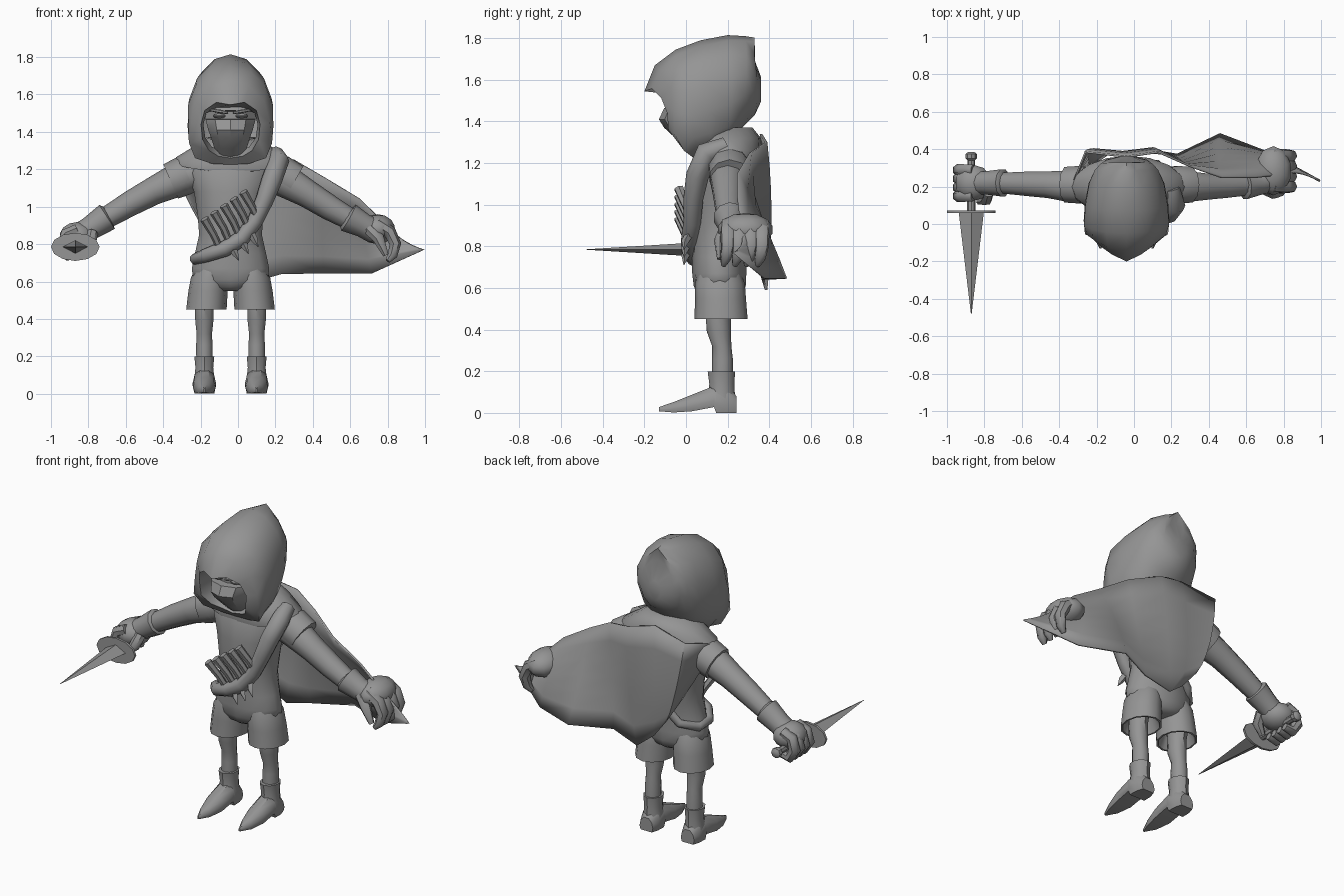
import bpy, bmesh, math
from mathutils import Vector

CX = -0.04  # body centre line
grey = bpy.data.materials.new("plain_grey")
grey.diffuse_color = (0.3, 0.3, 0.3, 1)


def finish(name, bm, angle=40):
    bmesh.ops.recalc_face_normals(bm, faces=bm.faces)
    me = bpy.data.meshes.new(name)
    bm.to_mesh(me)
    bm.free()
    me.materials.append(grey)
    me.shade_smooth()
    me.set_sharp_from_angle(angle=math.radians(angle))
    ob = bpy.data.objects.new(name, me)
    bpy.context.collection.objects.link(ob)
    return ob


def skin(name, rings, caps=(True, True), angle=40):
    """Bridge a list of closed point rings."""
    bm = bmesh.new()
    vs = [[bm.verts.new(p) for p in r] for r in rings]
    n = len(vs[0])
    for a, b in zip(vs, vs[1:]):
        for i in range(n):
            bm.faces.new((a[i], a[(i + 1) % n], b[(i + 1) % n], b[i]))
    if caps[0]:
        bm.faces.new(vs[0])
    if caps[1]:
        bm.faces.new(vs[-1])
    return finish(name, bm, angle)


def turn(n):
    return [2 * math.pi * i / n for i in range(n)]


def flat_ring(z, cx, cy, rx, ry, n=14):
    return [Vector((cx + rx * math.sin(t), cy - ry * math.cos(t), z)) for t in turn(n)]


def tube(name, pts, radii, n=8, angle=50):
    """Tube along a path, with a radius for each point."""
    pts = [Vector(p) for p in pts]
    last, rings = None, []
    for i, p in enumerate(pts):
        d = (pts[min(i + 1, len(pts) - 1)] - pts[max(i - 1, 0)]).normalized()
        if last is None:
            u = d.cross(Vector((0, 1, 0)) if abs(d.y) < 0.9 else Vector((0, 0, 1))).normalized()
        else:
            u = last.rotation_difference(d) @ u
        last, v = d, d.cross(u)
        rings.append([p + (u * math.cos(t) + v * math.sin(t)) * radii[i] for t in turn(n)])
    return skin(name, rings, angle=angle)


def ball(name, c, r, seg=10):
    bm = bmesh.new()
    bmesh.ops.create_uvsphere(bm, u_segments=seg, v_segments=7, radius=1)
    for v in bm.verts:
        v.co = Vector([c[k] + v.co[k] * r[k] for k in range(3)])
    return finish(name, bm)


# Torso and hips
skin("torso", [flat_ring(z, CX, cy, rx, ry) for z, cy, rx, ry in [
    (.55, .165, .07, .08), (.57, .165, .13, .11), (.61, .162, .205, .125), (.67, .16, .212, .13),
    (.75, .16, .195, .13), (.85, .165, .172, .14), (.95, .17, .18, .153), (1.08, .175, .2, .158),
    (1.18, .18, .235, .15), (1.25, .19, .22, .13), (1.34, .19, .11, .1)]], angle=70)

# Shorts, legs and boots, on both sides
for side, s in (("left", -1), ("right", 1)):
    x = CX + .14 * s
    skin("shorts_" + side, [flat_ring(z, CX + dx * s, cy, rx, ry, 12) for z, dx, cy, rx, ry in [
        (.68, .1, .16, .08, .1), (.62, .112, .163, .1, .12), (.55, .12, .166, .105, .122),
        (.45, .129, .168, .108, .128), (.45, .129, .168, .098, .116), (.54, .13, .165, .07, .08)]], angle=60)
    skin("leg_" + side, [flat_ring(z, x, cy, rx, ry, 10) for z, cy, rx, ry in [
        (.56, .165, .06, .07), (.46, .155, .052, .06), (.39, .158, .051, .058), (.32, .172, .043, .046),
        (.26, .175, .046, .05), (.16, .175, .045, .05)]])
    skin("boot_cuff_" + side, [flat_ring(z, x, cy, rx, ry, 10) for z, cy, rx, ry in [
        (.2, .17, .046, .05), (.2, .17, .056, .066), (.14, .172, .05, .06), (.07, .17, .058, .066)]])
    foot = []
    for y, zb, zt, w in [(.243, 0, .08, .045), (.2, 0, .13, .06), (.145, 0, .135, .062),
                         (.135, .028, .13, .062), (.03, .008, .088, .06), (-.06, .002, .052, .038),
                         (-.13, .008, .028, .005)]:
        foot.append([Vector((x + px * w, y, zb + pz * (zt - zb))) for px, pz in [
            (-.85, 0), (.85, 0), (1, .3), (.85, .7), (.4, 1), (-.4, 1), (-.85, .7), (-1, .3)]])
    skin("boot_" + side, foot)


# Hood: half outlines for the front edge, then rounder rings to the back point
def mirrored(half):
    pts = half + [(-px, y, z) for px, y, z in half[-2:0:-1]]
    return [Vector((CX + px, y, z)) for px, y, z in pts]


hood = [mirrored([(0, -.06, 1.53), (.07, -.05, 1.53), (.13, -.01, 1.5), (.145, .01, 1.44),
                  (.135, .01, 1.37), (.1, .03, 1.32), (.05, .05, 1.3), (0, .05, 1.29)]),
        mirrored([(0, -.2, 1.545), (.075, -.165, 1.558), (.138, -.12, 1.515), (.158, -.09, 1.44),
                  (.15, -.085, 1.36), (.115, -.04, 1.3), (.065, .0, 1.27), (0, .0, 1.26)]),
        mirrored([(0, -.15, 1.67), (.1, -.125, 1.645), (.182, -.08, 1.56), (.21, -.06, 1.45),
                  (.222, -.055, 1.34), (.19, -.01, 1.26), (.1, .03, 1.23), (0, .035, 1.225)])]
for (ty, tz), (by, bz), w, bow, up, low in [
        ((-.05, 1.745), (.06, 1.225), .232, 0, .9, .5), ((.07, 1.79), (.13, 1.24), .226, 0, .95, .5),
        ((.2, 1.815), (.2, 1.28), .205, .02, 1.05, .6), ((.285, 1.81), (.25, 1.35), .175, .02, 1.5, .7),
        ((.33, 1.803), (.29, 1.39), .145, .01, 2.2, .8), ((.318, 1.725), (.33, 1.43), .11, .02, 1, .9)]:
    ring = []
    for t in turn(14):
        c, sn = math.cos(t), math.sin(t)
        k = (1 + c) / 2
        ring.append(Vector((CX + w * math.copysign(abs(sn) ** (up if c > 0 else low), sn),
                            by + (ty - by) * k + bow * sn * sn, bz + (tz - bz) * k)))
    hood.append(ring)
hood.append([Vector((CX + .04 * math.sin(t), .36, 1.555 + .06 * math.cos(t))) for t in turn(14)])
skin("hood", hood, caps=(False, True), angle=55)

# Masked face, eyes and brows
skin("masked_face", [flat_ring(z, CX, (f + .16) / 2, rx, (.16 - f) / 2, 10) for z, f, rx in [
    (1.25, .03, .07), (1.31, -.04, .09), (1.37, -.105, .11), (1.41, -.13, .125), (1.465, -.105, .14),
    (1.468, -.06, .14), (1.51, -.06, .14), (1.515, -.085, .14), (1.56, -.06, .12)]], angle=30)
for s in (-1, 1):
    ball("eye", (CX + .06 * s, -.05, 1.485), (.035, .025, .013))
    tube("brow", [(CX + .015 * s, -.09, 1.502), (CX + .06 * s, -.08, 1.51), (CX + .11 * s, -.05, 1.518)],
         [.007, .01, .006], 6)

# Mantle: a collar dipping to a point at the chest
mantle = []
for z, cy, rx, ry, dip in [(1.35, .2, .14, .12, .03), (1.3, .2, .21, .16, .04), (1.245, .2, .3, .165, .05),
                           (1.205, .2, .31, .16, .04), (1.2, .2, .24, .14, .04)]:
    ring = flat_ring(z, CX + .01, cy, rx, ry, 16)
    for v, t in zip(ring, turn(16)):
        v.z += .02 - dip * max(0, math.cos(t)) ** 2
    mantle.append(ring)
skin("mantle", mantle, angle=60)

# Arms with cuffs and shoulder caps
tube("arm_left", [(-.2, .2, 1.19), (-.31, .2, 1.15), (-.45, .21, 1.085), (-.57, .215, 1.02), (-.74, .22, .92)],
     [.09, .092, .075, .068, .055], 10)
tube("arm_right", [(.12, .2, 1.19), (.25, .2, 1.14), (.37, .2, 1.07), (.49, .205, .995), (.64, .21, .91)],
     [.09, .09, .075, .068, .055], 10)
tube("shoulder_cap_left", [(-.2, .21, 1.2), (-.29, .21, 1.165), (-.36, .21, 1.135)], [.09, .105, .1], 10)
tube("shoulder_cap_right", [(.13, .21, 1.2), (.23, .21, 1.17), (.3, .21, 1.13)], [.09, .105, .1], 10)
tube("cuff_left", [(-.69, .22, .95), (-.7, .22, .945), (-.79, .22, .885), (-.84, .22, .85)],
     [.055, .076, .064, .066], 10)
tube("cuff_right", [(.58, .21, .95), (.59, .21, .942), (.67, .22, .9), (.73, .24, .87)],
     [.055, .08, .065, .068], 10)

# Hands with thick curled fingers
ball("fist_left", (-.86, .22, .84), (.1, .1, .078))
ball("palm_right", (.745, .285, .88), (.1, .135, .08))
for i in range(4):
    y = .15 + .046 * i
    tube("finger_left", [(-.86, y, .88), (-.92, y, .855), (-.938, y, .79), (-.905, y, .735), (-.85, y, .745)],
         [.03, .033, .034, .03, .022], 7)
    y = .2 + .055 * i
    tube("finger_right", [(.74, y, .91), (.81, y, .865), (.84, y, .8), (.825, y - .01, .74), (.8, y - .02, .71)],
         [.034, .037, .033, .027, .014], 7)
tube("thumb_left", [(-.78, .17, .86), (-.79, .13, .81), (-.83, .12, .755)], [.032, .032, .018], 7)
tube("thumb_right", [(.7, .19, .88), (.75, .165, .83), (.79, .165, .74)], [.034, .032, .016], 7)

# Dagger: blade, guard, grip and pommel
DX, DZ = -.87, .785


def cross_ring(y, rx, rz, n):
    return [Vector((DX + rx * math.cos(t), y, DZ + rz * math.sin(t))) for t in turn(n)]


skin("dagger_blade", [cross_ring(.07, .068, .035, 4), cross_ring(-.48, .002, .001, 4)], angle=20)
skin("dagger_guard", [cross_ring(.072, .13, .075, 12), cross_ring(.058, .13, .075, 12)])
skin("dagger_grip", [cross_ring(.07, .022, .022, 8), cross_ring(.36, .02, .02, 8)])
skin("dagger_pommel", [cross_ring(y, r, r, 8) for y, r in [(.34, .02), (.35, .03), (.375, .03), (.385, .016)]])

# Shoulder strap running across the chest and round the back
tube("bandolier", [(.2, .19, 1.28), (.22, .1, 1.25), (.18, .055, 1.14), (.14, .035, 1.03), (.09, .03, .92),
                   (.02, .02, .83), (-.07, .02, .775), (-.17, .04, .74), (-.23, .11, .72), (-.225, .2, .71),
                   (-.15, .28, .74), (.0, .32, .9), (.12, .32, 1.08), (.2, .25, 1.2)],
     [.045, .055, .055, .048, .042, .044, .043, .037, .03, .028, .025, .025, .025, .025], 8)

# Small throwing knives in the strap
for i in range(5):
    x, z = -.13 + .052 * i, .83 + .036 * i
    tube("knife_handle", [(x + .035, .03, z - .06), (x, .0, z + .02), (x - .05, -.035, z + .105)],
         [.018, .02, .024], 6)
    if i > 1:
        tube("knife_tip", [(x - .01, .02, z - .11), (x + .01, -.005, z - .15), (x + .03, -.01, z - .19)],
             [.02, .018, .002], 4)

# Cape: three guide rows blended into one sheet, held out by the right hand
top = [(-.34, .18, 1.24), (-.26, .385, 1.3), (-.04, .36, 1.34), (.13, .385, 1.3), (.3, .31, 1.25),
       (.47, .25, 1.15), (.65, .25, 1.04), (.82, .27, .87)]
mid = [(-.29, .29, 1.09), (-.21, .40, 1.0), (-.06, .385, .97), (.1, .405, .95), (.26, .335, .94),
       (.45, .37, .91), (.67, .355, .86), (.9, .27, .81)]
low = [(-.2, .33, .92), (-.13, .38, .78), (-.04, .36, .67), (.06, .385, .59), (.23, .37, .64),
       (.46, .48, .645), (.72, .38, .645), (.995, .23, .77)]
bm = bmesh.new()
grid = []
for j in range(7):
    t = j / 6
    wa, wb, wc = 2 * (t - .5) * (t - 1), 4 * t * (1 - t), 2 * t * (t - .5)
    grid.append([bm.verts.new(Vector(a) * wa + Vector(b) * wb + Vector(c) * wc)
                 for a, b, c in zip(top, mid, low)])
for a, b in zip(grid, grid[1:]):
    for i in range(len(a) - 1):
        bm.faces.new((a[i], a[i + 1], b[i + 1], b[i]))
cape = finish("cape", bm, 60)
thick = cape.modifiers.new("thickness", 'SOLIDIFY')
thick.thickness = .012
thick.offset = 0
